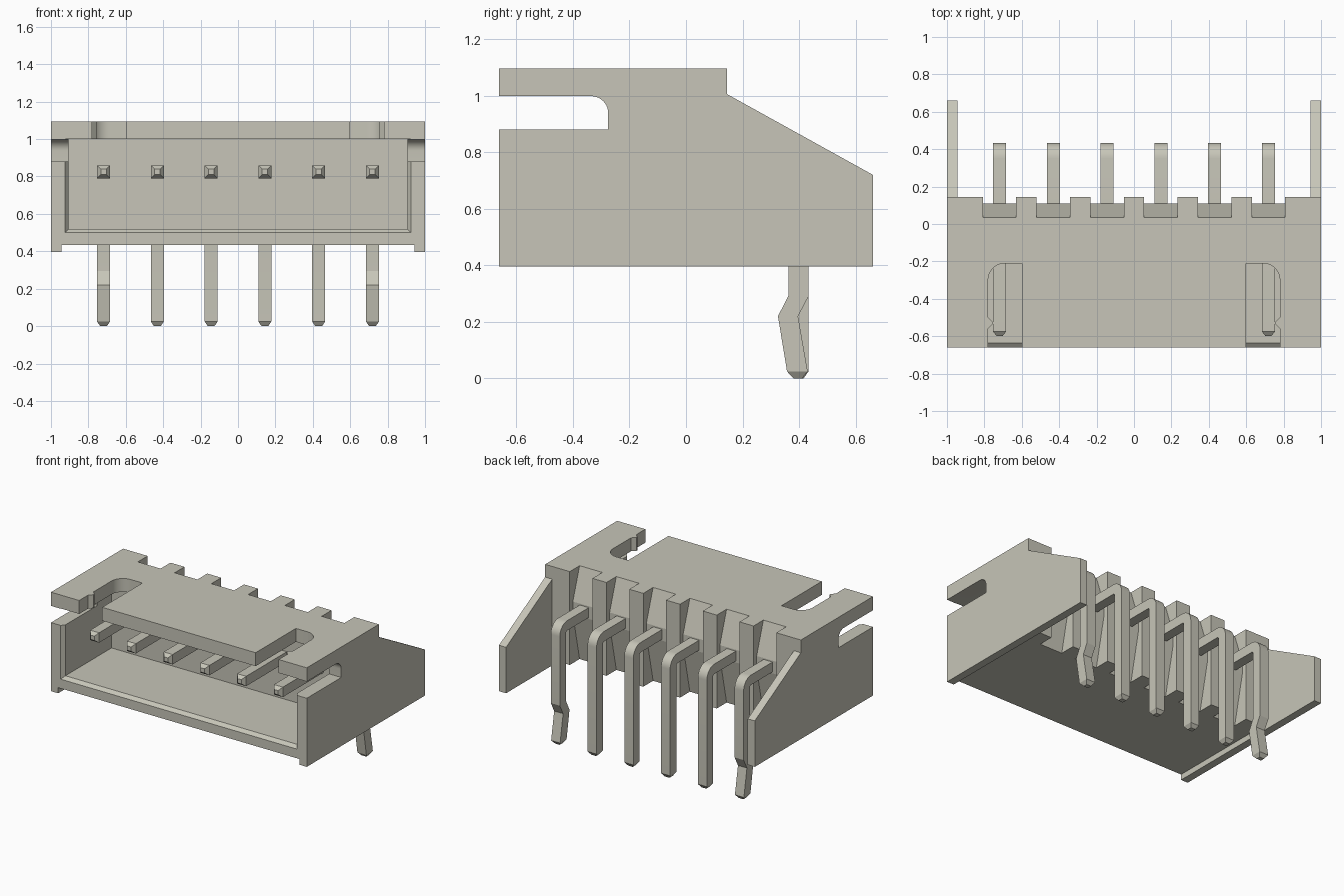
import bpy, bmesh, math
from mathutils import Vector

if "Cube" in bpy.data.objects:
    bpy.data.objects.remove(bpy.data.objects["Cube"], do_unlink=True)

# One warm grey for everything
COL = (0.57, 0.56, 0.48, 1)
mat = bpy.data.materials.new("warm_grey")
mat.use_nodes = True
mat.diffuse_color = COL
mat.node_tree.nodes["Principled BSDF"].inputs["Base Color"].default_value = COL


def make(name, bm):
    bmesh.ops.recalc_face_normals(bm, faces=bm.faces[:])
    me = bpy.data.meshes.new(name)
    bm.to_mesh(me)
    bm.free()
    me.materials.append(mat)
    ob = bpy.data.objects.new(name, me)
    bpy.context.collection.objects.link(ob)
    return ob


def loft(name, rings):
    """Closed solid through rings of equal point count."""
    bm = bmesh.new()
    vs = [[bm.verts.new(p) for p in r] for r in rings]
    n = len(vs[0])
    for a, b in zip(vs, vs[1:]):
        for i in range(n):
            j = (i + 1) % n
            bm.faces.new((a[i], a[j], b[j], b[i]))
    bm.faces.new(vs[0])
    bm.faces.new(vs[-1])
    return make(name, bm)


def prism(name, pts, axis, a, b):
    """Extrude a (y, z) outline along x, or an (x, y) outline along z."""
    if axis == "x":
        return loft(name, [[(t, p, q) for p, q in pts] for t in (a, b)])
    return loft(name, [[(p, q, t) for p, q in pts] for t in (a, b)])


def box(name, x0, x1, y0, y1, z0, z1):
    return prism(name, [(x0, y0), (x1, y0), (x1, y1), (x0, y1)], "z", z0, z1)


def arc(cx, cy, r, a0, a1, n=10):
    return [(cx + r * math.cos(math.radians(a0 + (a1 - a0) * i / n)),
             cy + r * math.sin(math.radians(a0 + (a1 - a0) * i / n))) for i in range(n + 1)]


def boolean(target, tool, op):
    m = target.modifiers.new("bool", "BOOLEAN")
    m.operation, m.solver, m.object = op, "EXACT", tool
    bpy.context.view_layer.objects.active = target
    bpy.ops.object.modifier_apply(modifier=m.name)
    bpy.data.objects.remove(tool, do_unlink=True)


def smooth(ob):
    bpy.ops.object.select_all(action="DESELECT")
    ob.select_set(True)
    bpy.context.view_layer.objects.active = ob
    bpy.ops.object.shade_smooth_by_angle(angle=math.radians(11))


PINS = [(i - 2.5) * 0.2875 for i in range(6)]

# Housing block and the two side plates with sloped rear wings
housing = box("housing", -0.97, 0.97, -0.66, 0.145, 0.435, 1.095)
plate = [(-0.66, 0.395), (0.66, 0.395), (0.66, 0.72),
         (0.145, 1.005), (0.145, 1.095), (-0.66, 1.095)]
for s in (-1, 1):
    boolean(housing, prism("plate", plate, "x", s * 0.945, s), "UNION")

# Front cavity with a bevelled mouth
boolean(housing, box("cavity", -0.905, 0.905, -0.8, -0.12, 0.52, 1.0), "DIFFERENCE")


def mouth_ring(y, x, z):
    return [(-x, y, z), (x, y, z), (x, y, 1.0), (-x, y, 1.0)]


boolean(housing, loft("mouth", [mouth_ring(-0.685, 0.945, 0.48),
                                mouth_ring(-0.635, 0.905, 0.52)]), "DIFFERENCE")

# Slot through both side walls, rounded at its upper inner corner
slot = [(-0.8, 0.88), (-0.275, 0.88)] + arc(-0.335, 0.938, 0.06, 0, 90) + [(-0.8, 0.998)]
boolean(housing, prism("side_slot", slot, "x", -1.1, 1.1), "DIFFERENCE")

# Keying slots in the top wall, with a small latch bump on the outer edge
key = ([(0.6, -0.8), (0.78, -0.8), (0.78, -0.56), (0.755, -0.535), (0.755, -0.525),
        (0.78, -0.5)] + arc(0.69, -0.3, 0.09, 0, 90) + [(0.6, -0.21)])
for s in (-1, 1):
    boolean(housing, prism("key_slot", [(s * x, y) for x, y in key], "z", 0.95, 1.2), "DIFFERENCE")

# Rear recesses behind each pin, ramped outwards to the pin height
recess = [(0.035, 1.15), (0.035, 1.095), (0.11, 0.87), (0.11, 0.78),
          (0.035, 0.435), (0.035, 0.38), (0.2, 0.38), (0.2, 1.15)]
for x in PINS:
    boolean(housing, prism("recess", recess, "x", x - 0.089, x + 0.089), "DIFFERENCE")
smooth(housing)


# Bent square pins with tapered ends; the outer two have a retention kink
def pin(name, x, kinked):
    w = 0.035
    # each station: outer (y, z), inner (y, z), half width
    st = [((-0.6, 0.84), (-0.6, 0.81), 0.015),
          ((-0.575, 0.86), (-0.575, 0.79), w)]
    for o, i in zip(arc(0.35, 0.777, 0.083, 90, 0), arc(0.35, 0.777, 0.013, 90, 0)):
        st.append((o, i, w))
    if kinked:
        st += [((0.433, 0.29), (0.363, 0.295), w),
               ((0.396, 0.22), (0.325, 0.22), w),
               ((0.43, 0.025), (0.357, 0.025), w),
               ((0.41, 0), (0.38, 0), 0.018)]
    else:
        st += [((0.433, 0.025), (0.363, 0.025), w),
               ((0.415, 0), (0.381, 0), 0.018)]
    rings = [[(x - h, *o), (x + h, *o), (x + h, *i), (x - h, *i)] for o, i, h in st]
    smooth(loft(name, rings))


for n, x in enumerate(PINS):
    pin(f"pin_{n + 1}", x, n in (0, 5))
